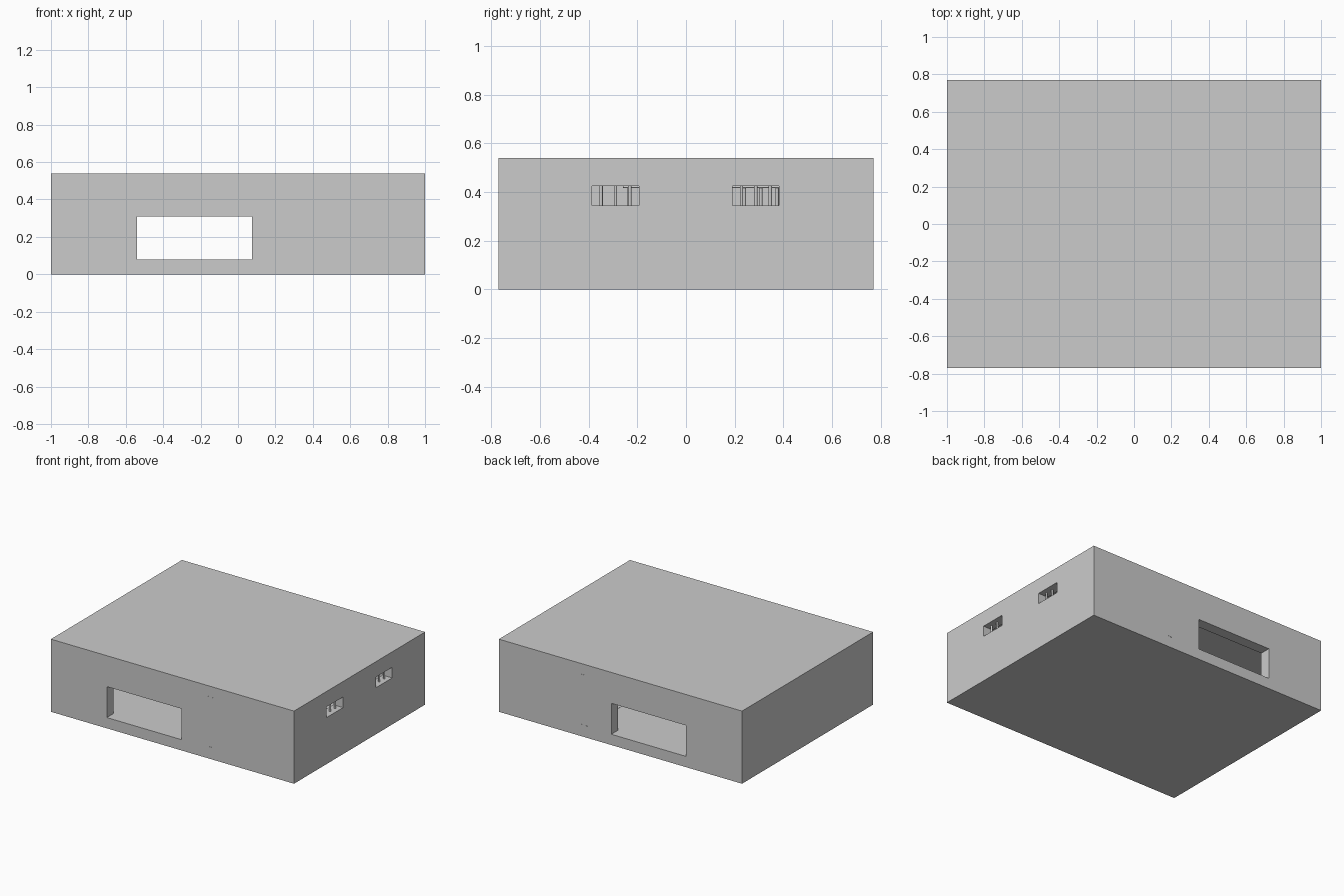
import bpy

if "Cube" in bpy.data.objects:
    bpy.data.objects.remove(bpy.data.objects["Cube"])

W, D, H, T = 1.0, 0.77, 0.54, 0.08   # half width, half depth, height, wall


def box(name, x, y, z):
    """Box from (min, max) ranges."""
    bpy.ops.mesh.primitive_cube_add(size=1)
    o = bpy.context.object
    o.name = name
    o.location = [(a + b) / 2 for a, b in (x, y, z)]
    o.scale = [b - a for a, b in (x, y, z)]
    bpy.ops.object.transform_apply(location=True, rotation=True, scale=True)
    return o


def cut(target, cutter):
    m = target.modifiers.new("cut", 'BOOLEAN')
    m.operation = 'DIFFERENCE'
    m.solver = 'EXACT'
    m.object = cutter
    bpy.context.view_layer.objects.active = target
    bpy.ops.object.modifier_apply(modifier=m.name)
    bpy.data.objects.remove(cutter)


def bar(name, x, y, z0, z1, r):
    """Upright round bar."""
    bpy.ops.mesh.primitive_cylinder_add(vertices=16, radius=r, depth=z1 - z0,
                                        location=(x, y, (z0 + z1) / 2))
    bpy.context.object.name = name
    bpy.ops.object.shade_smooth_by_angle()


def rail(name, x, y0, y1, z, rx, rz):
    """Rail along y with an oval section."""
    bpy.ops.mesh.primitive_cylinder_add(vertices=24, radius=1, depth=y1 - y0,
                                        location=(x, (y0 + y1) / 2, z),
                                        rotation=(1.5707963, 0, 0))
    o = bpy.context.object
    o.name = name
    o.scale = (rx, rz, 1)
    bpy.ops.object.transform_apply(location=False, rotation=True, scale=True)
    bpy.ops.object.shade_smooth_by_angle()


# hollow building shell with a through opening front and back
shell = box("building_shell", (-W, W), (-D, D), (0, H))
cut(shell, box("room_cutter", (-W + T, W - T), (-D + T, D - T), (T, H - T)))
cut(shell, box("opening_cutter", (-0.54, 0.075), (-1, 1), (T, 0.31)))

# barred windows in the right wall
for yc in (-0.29, 0.287):
    cut(shell, box("window_cutter", (0.88, 1.1),
                   (yc - 0.096, yc + 0.096), (0.346, 0.425)))
    for k in (-1, 0, 1):
        bar("window_bar", 0.96, yc + k * 0.059, 0.34, 0.43, 0.007)

# partition rails running through both outer walls
rail("bottom_rail", 0.305, -D - 0.001, D + 0.001, 0.085, 0.037, 0.005)
rail("top_rail", 0.305, -D - 0.001, D + 0.001, 0.457, 0.037, 0.005)

# partition bars, leaving a doorway near the front
rail("upper_cross_rail", 0.305, -0.26, 0.70, 0.422, 0.012, 0.006)
for k in range(14):
    bar("partition_bar", 0.305, -0.233 + 0.0675 * k, T, H - T, 0.007)
for k in range(3):
    bar("partition_bar", 0.305, -0.54 - 0.0675 * k, T, H - T, 0.007)
